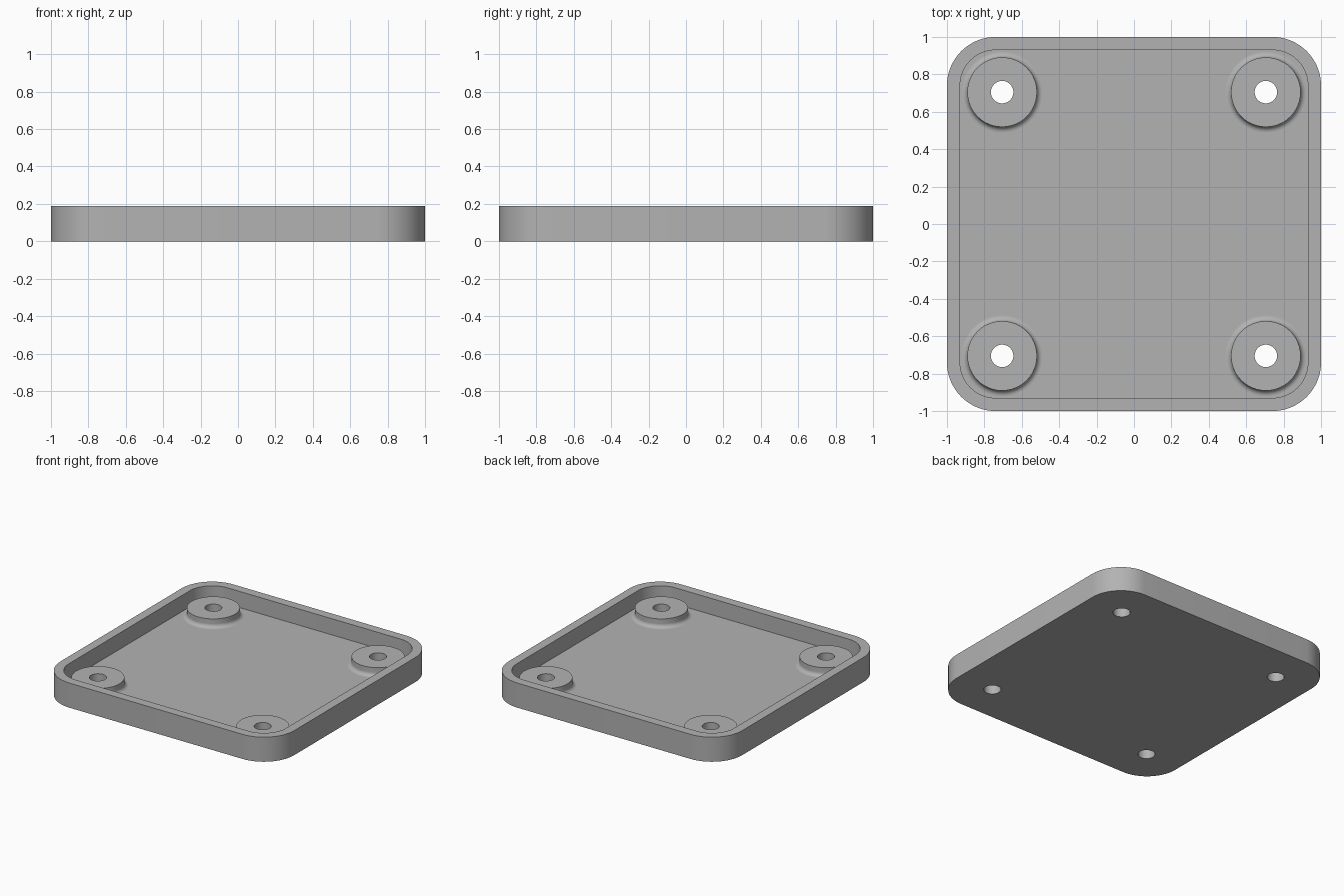
import bpy, bmesh, math

if "Cube" in bpy.data.objects:
    bpy.data.objects.remove(bpy.data.objects["Cube"])

HEIGHT, FLOOR, BOSS_TOP = 0.19, 0.065, 0.132
BOSS_R, HOLE_R, FILLET, BOSS_POS = 0.186, 0.06, 0.03, 0.705

grey = bpy.data.materials.new("plain grey")
grey.diffuse_color = (0.45, 0.45, 0.45, 1)
grey.use_nodes = True
grey.node_tree.nodes["Principled BSDF"].inputs["Base Color"].default_value = grey.diffuse_color


def finish(bm, name):
    bmesh.ops.recalc_face_normals(bm, faces=bm.faces)
    mesh = bpy.data.meshes.new(name)
    bm.to_mesh(mesh)
    bm.free()
    mesh.materials.append(grey)
    obj = bpy.data.objects.new(name, mesh)
    bpy.context.collection.objects.link(obj)
    return obj


def smooth(obj):
    bpy.ops.object.select_all(action='DESELECT')
    obj.select_set(True)
    bpy.context.view_layer.objects.active = obj
    bpy.ops.object.shade_smooth_by_angle(angle=math.radians(30))


def rounded_square(bm, half, radius, z, steps=16):
    loop = []
    for q in range(4):
        for i in range(steps + 1):
            a = math.pi / 2 * (q + i / steps)
            mid = math.pi / 2 * q + math.pi / 4
            cx = math.copysign(half - radius, math.cos(mid))
            cy = math.copysign(half - radius, math.sin(mid))
            loop.append(bm.verts.new((cx + radius * math.cos(a), cy + radius * math.sin(a), z)))
    return loop


def bridge(bm, a, b):
    for i in range(len(a)):
        j = (i + 1) % len(a)
        bm.faces.new((a[i], a[j], b[j], b[i]))


# Tray: floor with a raised rim
bm = bmesh.new()
loops = [rounded_square(bm, *p) for p in (
    (1.0, 0.26, 0), (1.0, 0.26, HEIGHT), (0.93, 0.19, HEIGHT), (0.93, 0.19, FLOOR))]
for a, b in zip(loops, loops[1:]):
    bridge(bm, a, b)
bm.faces.new(loops[0])
bm.faces.new(loops[-1])
tray = finish(bm, "tray")

corners = [(x, y) for x in (-BOSS_POS, BOSS_POS) for y in (-BOSS_POS, BOSS_POS)]

# Screw holes through the floor
bm = bmesh.new()
for x, y in corners:
    made = bmesh.ops.create_cone(bm, cap_ends=True, segments=48, radius1=HOLE_R, radius2=HOLE_R, depth=0.6)
    bmesh.ops.translate(bm, verts=made["verts"], vec=(x, y, 0))
cutter = finish(bm, "hole_cutter")
cutter.hide_render = True
cutter.hide_set(True)
cut = tray.modifiers.new("screw holes", 'BOOLEAN')
cut.operation, cut.solver, cut.object = 'DIFFERENCE', 'EXACT', cutter
bpy.context.view_layer.objects.active = tray
tray.select_set(True)
bpy.ops.object.modifier_apply(modifier=cut.name)
bpy.data.objects.remove(cutter)
smooth(tray)

# Bosses: lathed ring with a coved foot and a bored centre
profile = [(HOLE_R, FLOOR), (HOLE_R, BOSS_TOP), (BOSS_R, BOSS_TOP)]
for i in range(9):
    a = math.pi / 2 * i / 8
    profile.append((BOSS_R + FILLET * (1 - math.cos(a)), FLOOR + FILLET * (1 - math.sin(a))))
for n, (x, y) in enumerate(corners, 1):
    bm = bmesh.new()
    rings = [[bm.verts.new((x + r * math.cos(math.tau * k / 48), y + r * math.sin(math.tau * k / 48), z))
              for k in range(48)] for r, z in profile]
    for a, b in zip(rings, rings[1:]):
        bridge(bm, a, b)
    smooth(finish(bm, f"screw_boss_{n}"))
